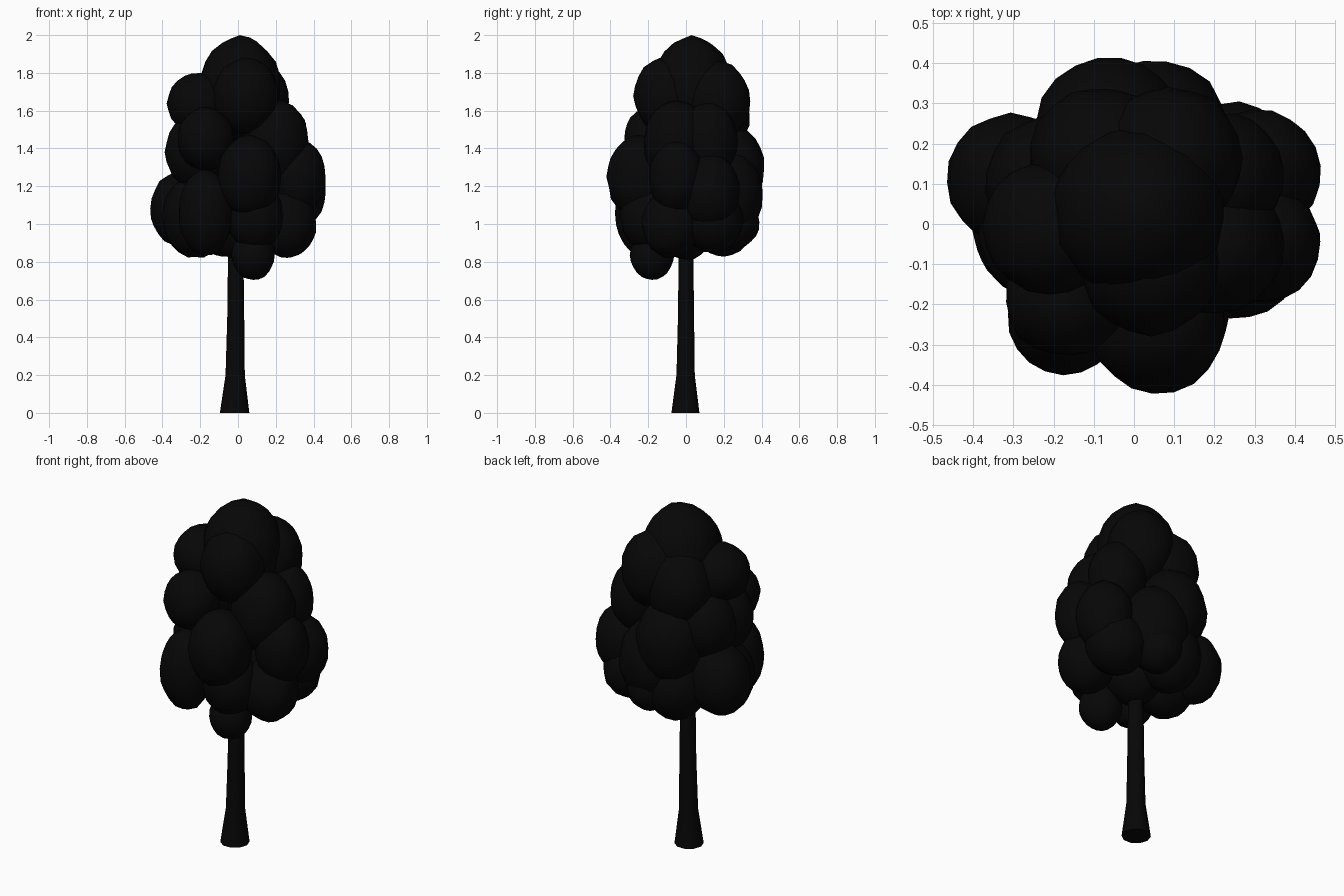
import bpy, bmesh, math, random
from mathutils import Matrix, Vector, noise

if "Cube" in bpy.data.objects:
    bpy.data.objects.remove(bpy.data.objects["Cube"])

random.seed(4)
mat = bpy.data.materials.new("dark")
mat.diffuse_color = (0.002, 0.002, 0.002, 1)
mat.use_nodes = True
mat.node_tree.nodes["Principled BSDF"].inputs["Base Color"].default_value = mat.diffuse_color


def finish(bm, name, angle):
    bmesh.ops.recalc_face_normals(bm, faces=bm.faces)
    me = bpy.data.meshes.new(name)
    bm.to_mesh(me)
    bm.free()
    me.materials.append(mat)
    ob = bpy.data.objects.new(name, me)
    bpy.context.collection.objects.link(ob)
    bpy.ops.object.select_all(action='DESELECT')
    ob.select_set(True)
    bpy.context.view_layer.objects.active = ob
    bpy.ops.object.shade_smooth_by_angle(angle=math.radians(angle))
    return ob


# Trunk: flared rings (x, y, z, radius)
SIDES = 10
bm = bmesh.new()
rings = []
for x, y, z, r in [(-.018, -.003, 0, .078), (-.015, -.002, .2, .051),
                   (-.012, 0, .5, .045), (-.012, 0, .9, .04)]:
    rings.append([bm.verts.new((x + r * math.cos(math.tau * i / SIDES),
                                y + r * math.sin(math.tau * i / SIDES), z))
                  for i in range(SIDES)])
for a, b in zip(rings, rings[1:]):
    for i in range(SIDES):
        j = (i + 1) % SIDES
        bm.faces.new((a[i], a[j], b[j], b[i]))
bm.faces.new(rings[0][::-1])
bm.faces.new(rings[-1])
finish(bm, "trunk", 40)

# Leaf clumps: centre x, y, z, horizontal radius, vertical radius
CLUMPS = [
    (.01, .03, 1.72, .215, .28),     # crown top
    (.04, -.10, 1.68, .175, .21),    # upper front
    (-.21, -.01, 1.64, .165, .165),  # upper left
    (.09, .16, 1.65, .18, .22),      # upper back right
    (-.08, .16, 1.58, .18, .22),     # upper back left
    (.20, -.05, 1.43, .175, .23),    # middle right
    (.22, .12, 1.44, .155, .21),
    (-.22, -.03, 1.38, .165, .20),   # middle left
    (-.17, -.18, 1.45, .15, .17),
    (-.20, .10, 1.38, .17, .20),
    (.06, -.25, 1.25, .17, .22),     # middle front
    (-.06, .23, 1.29, .185, .24),    # middle back
    (.05, .22, 1.15, .19, .24),
    (.32, -.05, 1.25, .145, .20),    # right
    (.31, .13, 1.17, .155, .20),
    (.26, -.08, 1.00, .155, .18),
    (.24, .14, 1.02, .165, .17),
    (-.30, .11, 1.08, .165, .20),    # left
    (-.22, -.01, 1.04, .18, .22),
    (-.17, -.23, 1.06, .145, .23),   # lower front left
    (.08, -.18, .835, .115, .13),    # small hanging clump
    (.09, -.20, 1.04, .15, .18),
    (-.08, .20, 1.03, .17, .20),     # lower back
    (.05, .26, 1.01, .13, .14),
    (0, 0, 1.02, .17, .21),          # inner core
]
bm = bmesh.new()
for x, y, z, r, h in CLUMPS:
    m = (Matrix.Translation((x, y, z)) @ Matrix.Diagonal((r, r, h, 1))
         @ Matrix.Rotation(random.uniform(0, math.tau), 4, 'Z'))
    centre = Vector((x, y, z))
    ball = bmesh.ops.create_icosphere(bm, subdivisions=3, radius=1.0, matrix=m)
    # gentle lumps on each clump
    for v in ball["verts"]:
        v.co = centre + (v.co - centre) * (1 + .05 * noise.noise(v.co * 16))
top = max(v.co.z for v in bm.verts)
for v in bm.verts:
    if v.co.z > 1.5:
        v.co.z = 1.5 + (v.co.z - 1.5) * .5 / (top - 1.5)
finish(bm, "foliage", 60)
